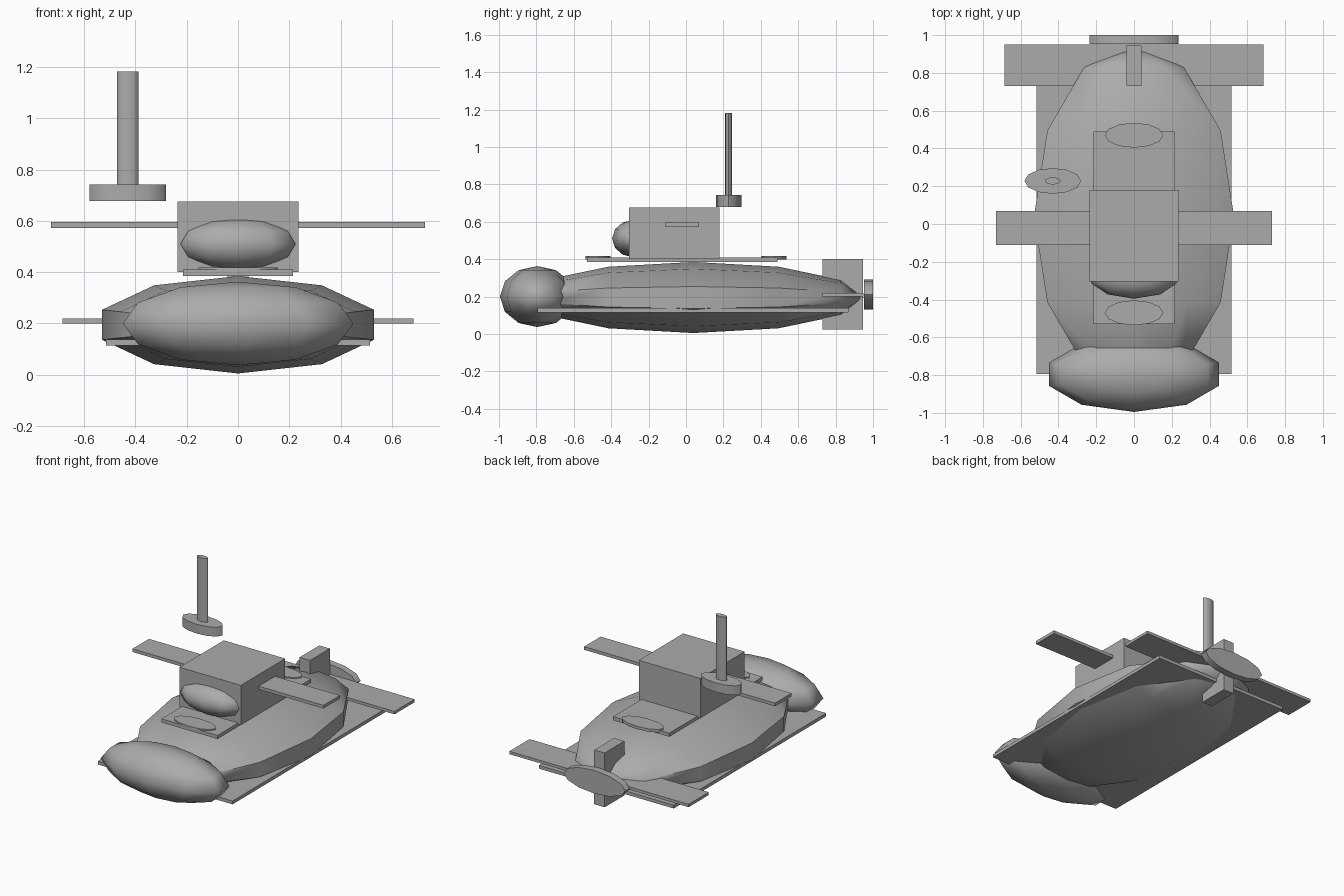
import bpy, math

if "Cube" in bpy.data.objects:
    bpy.data.objects.remove(bpy.data.objects["Cube"])

# one plain grey for every part
grey = bpy.data.materials.new("plain_grey")
grey.diffuse_color = (0.41, 0.41, 0.41, 1)
grey.use_nodes = True
grey.node_tree.nodes["Principled BSDF"].inputs["Base Color"].default_value = grey.diffuse_color


def finish(name, size, angle=None):
    ob = bpy.context.object
    ob.name = name
    ob.scale = size
    bpy.ops.object.transform_apply(location=False, rotation=True, scale=True)
    if angle:
        bpy.ops.object.shade_smooth_by_angle(angle=math.radians(angle))
    ob.data.materials.append(grey)
    return ob


def box(name, x, y, z):
    """Box from (min, max) ranges."""
    bpy.ops.mesh.primitive_cube_add(size=1, location=[(a + b) / 2 for a, b in (x, y, z)])
    return finish(name, [b - a for a, b in (x, y, z)])


def ellipsoid(name, center, radii, lengthwise=False):
    """Low-poly ellipsoid, poles along z, or along y when lengthwise."""
    rot = (math.pi / 2, 0, 0) if lengthwise else (0, 0, 0)
    bpy.ops.mesh.primitive_uv_sphere_add(segments=10, ring_count=6, radius=1, location=center)
    ob = bpy.context.object
    ob.rotation_euler = rot
    bpy.ops.object.transform_apply(location=False, rotation=True, scale=False)
    return finish(name, radii, 60)


def disc(name, center, radii, lengthwise=False):
    """Oval cylinder; radii are half sizes along x, y, z."""
    bpy.ops.mesh.primitive_cylinder_add(vertices=12, radius=1, depth=2, location=center)
    ob = bpy.context.object
    ob.rotation_euler = (math.pi / 2, 0, 0) if lengthwise else (0, 0, 0)
    bpy.ops.object.transform_apply(location=False, rotation=True, scale=False)
    return finish(name, radii, 50)


# rounded bodies
ellipsoid("hull", (0, 0.04, 0.195), (0.557, 0.91, 0.19), True)
ellipsoid("nose", (0, -0.795, 0.2), (0.473, 0.2, 0.163))
ellipsoid("canopy", (0, -0.28, 0.51), (0.236, 0.115, 0.1))

# tower, deck and planes
box("tower", (-0.235, 0.235), (-0.305, 0.18), (0.4, 0.675))
box("tower_planes", (-0.73, 0.73), (-0.11, 0.07), (0.573, 0.595))
box("deck", (-0.215, 0.215), (-0.53, 0.49), (0.385, 0.41))
box("keel_plate", (-0.515, 0.515), (-0.795, 0.87), (0.115, 0.138))
box("stern_planes", (-0.685, 0.685), (0.73, 0.95), (0.2, 0.22))
box("rudder", (-0.04, 0.04), (0.73, 0.945), (0.025, 0.4))

# hatches
for name, y in (("front_hatch", -0.47), ("rear_hatch", 0.47)):
    disc(name, (0, y, 0.408), (0.155, 0.066, 0.01))

# periscope and propeller
disc("periscope_base", (-0.43, 0.228, 0.71), (0.15, 0.068, 0.032))
disc("periscope_tube", (-0.43, 0.228, 0.96), (0.041, 0.019, 0.222))
disc("propeller", (0, 0.976, 0.21), (0.236, 0.024, 0.08), True)
